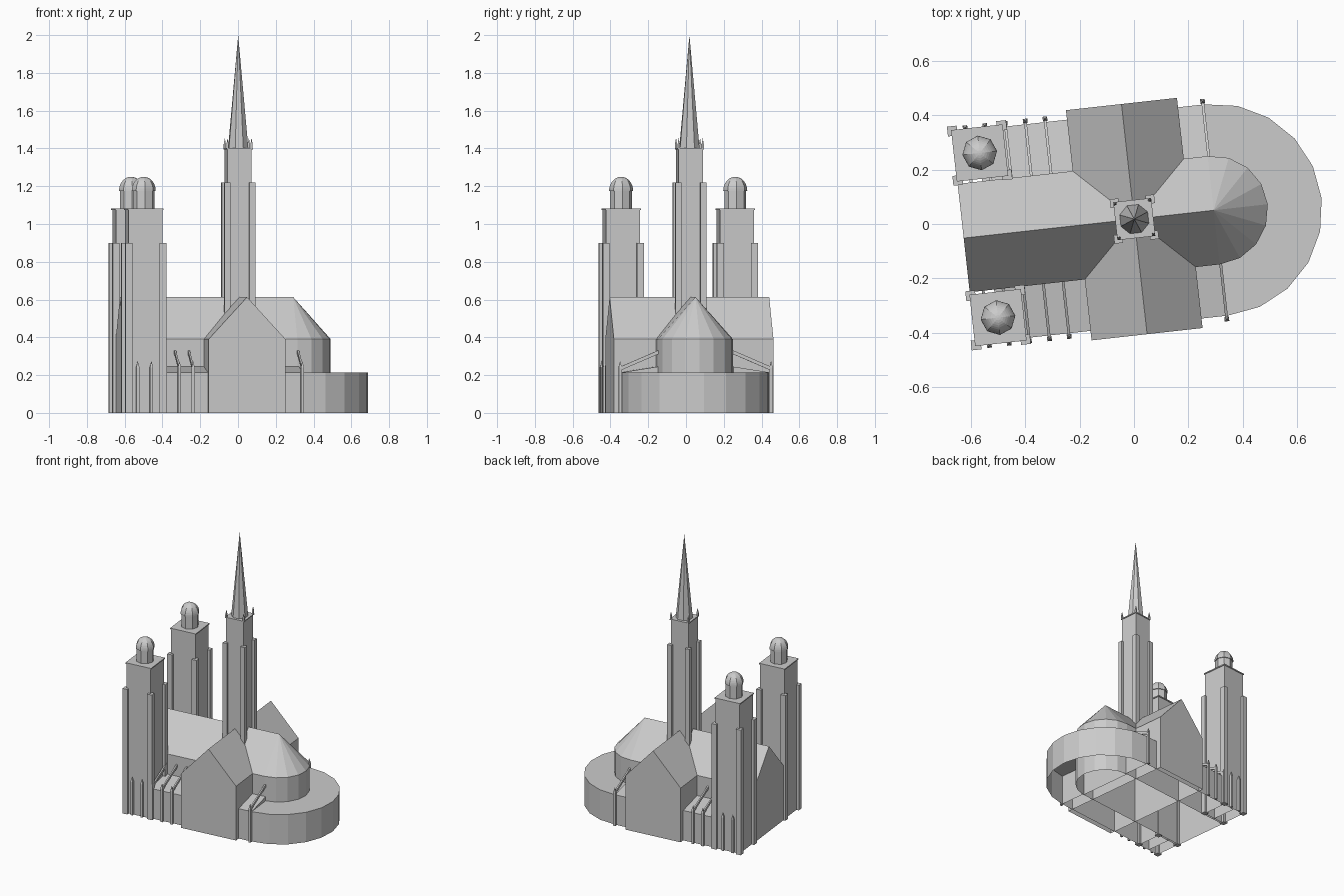
import bpy, bmesh, math
from mathutils import Matrix, Vector

if "Cube" in bpy.data.objects:
    bpy.data.objects.remove(bpy.data.objects["Cube"], do_unlink=True)

stone = bpy.data.materials.new("pale_stone")
stone.use_nodes = True
GREY = (0.6, 0.6, 0.6, 1)
stone.diffuse_color = GREY
stone.node_tree.nodes["Principled BSDF"].inputs["Base Color"].default_value = GREY

# The plan is laid out along x, then turned slightly about the crossing
FRAME = Matrix.Translation((0.001, 0.018, 0)) @ Matrix.Rotation(math.radians(6.35), 4, 'Z')

EAVE, RIDGE, AISLE_TOP = 0.39, 0.613, 0.215
HALF, AISLE = 0.2, 0.39
WEST, EAST, RING = -0.63, 0.293, 0.302


def finish(name, bm, hollow=False):
    bmesh.ops.remove_doubles(bm, verts=bm.verts, dist=1e-5)
    bmesh.ops.recalc_face_normals(bm, faces=bm.faces)
    if hollow:  # leave the shell open on the ground
        floor = [f for f in bm.faces if all(v.co.z < 1e-4 for v in f.verts)]
        bmesh.ops.delete(bm, geom=floor, context='FACES')
    bm.transform(FRAME)
    mesh = bpy.data.meshes.new(name)
    bm.to_mesh(mesh)
    bm.free()
    mesh.materials.append(stone)
    obj = bpy.data.objects.new(name, mesh)
    bpy.context.collection.objects.link(obj)


def prism(name, points, push, hollow=False):
    """Extrude a flat outline along a vector."""
    bm = bmesh.new()
    face = bm.faces.new([bm.verts.new(p) for p in points])
    new = bmesh.ops.extrude_face_region(bm, geom=[face], use_keep_orig=True)["geom"]
    bmesh.ops.translate(bm, vec=Vector(push),
                        verts=[g for g in new if isinstance(g, bmesh.types.BMVert)])
    finish(name, bm, hollow)


def box(name, x, y, half, z0, z1, hollow=False):
    pts = [(x + i * half, y + j * half, z0) for i, j in ((-1, -1), (1, -1), (1, 1), (-1, 1))]
    prism(name, pts, (0, 0, z1 - z0), hollow)


def lathe(name, x, y, profile, sides, start=0.0, sweep=360.0):
    """Facet a (radius, height) profile around a vertical axis."""
    bm = bmesh.new()
    rings = []
    for k in range(sides + 1):
        a = math.radians(start + sweep * k / sides)
        rings.append([(x + r * math.cos(a), y + r * math.sin(a), z) for r, z in profile])
    for a, b in zip(rings, rings[1:]):
        for i in range(len(profile) - 1):
            quad = []
            for p in (a[i], b[i], b[i + 1], a[i + 1]):
                if p not in quad:
                    quad.append(p)
            bm.faces.new([bm.verts.new(p) for p in quad])
    finish(name, bm)


def gable(half):
    return [(-half, 0), (half, 0), (half, EAVE), (0, RIDGE), (-half, EAVE)]


# Nave, transept and apse, all open underneath
prism("nave", [(WEST, s, z) for s, z in gable(HALF)], (EAST - WEST, 0, 0), True)
prism("transept", [(s, -0.425, z) for s, z in gable(0.205)], (0, 0.85, 0), True)
lathe("apse", EAST, 0, [(HALF, 0), (HALF, EAVE), (0, RIDGE)], 8, -90, 180)

# Low ring around the apse
lathe("ambulatory", RING, 0, [(0, AISLE_TOP), (AISLE, AISLE_TOP), (AISLE, 0)], 10, -90, 180)

# Crossing tower with clasping buttresses, pinnacles and spire
box("crossing_tower", 0, 0, 0.065, 0.3, 1.395)
box("crossing_cornice", 0, 0, 0.07, 1.395, 1.402)
lathe("spire", 0, 0, [(0, 1.4), (0.056, 1.4), (0, 2.0)], 8, 22.5)
for i in (-1, 1):
    for j in (-1, 1):
        box("crossing_buttress", i * 0.066, j * 0.066, 0.016, 0.3, 1.22)
        lathe("crossing_pinnacle", i * 0.064, j * 0.064,
              [(0, 1.4), (0.008, 1.4), (0.008, 1.42), (0, 1.455)], 4, 45)

for side in (-1, 1):
    # Side aisle with a lean-to roof
    prism("aisle", [(-0.54, side * y, z) for y, z in
                    ((HALF, 0), (AISLE, 0), (AISLE, AISLE_TOP), (HALF, 0.245))],
          (RING + 0.54, 0, 0), True)

    # West tower with corner buttresses, drum and dome
    tx, ty = -0.537, side * 0.304
    box("west_tower", tx, ty, 0.09, 0, 1.075, True)
    box("west_cornice", tx, ty, 0.095, 1.075, 1.083)
    for i in (-1, 1):
        for j in (-1, 1):
            box("west_buttress", tx + i * 0.091, ty + j * 0.091, 0.018, 0, 0.9)
    lathe("west_drum", tx, ty, [(0.058, 1.08), (0.058, 1.18)], 8)
    dome = [(0.064 * math.cos(t), 1.175 + 0.075 * math.sin(t))
            for t in (math.radians(a) for a in range(0, 90, 9))]
    lathe("west_dome", tx, ty, [(0, 1.175)] + dome + [(0, 1.25)], 8)

    # Piers with pinnacles, each carrying a flying buttress
    for x in (-0.58, -0.507, -0.432, -0.358, -0.285, 0.297):
        y = side * 0.402
        box("pier", x, y, 0.008, 0, 0.24)
        lathe("pier_pinnacle", x, y, [(0, 0.24), (0.012, 0.24), (0, 0.275)], 4, 45)
        prism("flying_buttress", [(x - 0.005, side * v, z) for v, z in
                                  ((0.19, 0.315), (0.4, 0.225), (0.4, 0.245), (0.19, 0.335))],
              (0.01, 0, 0))
